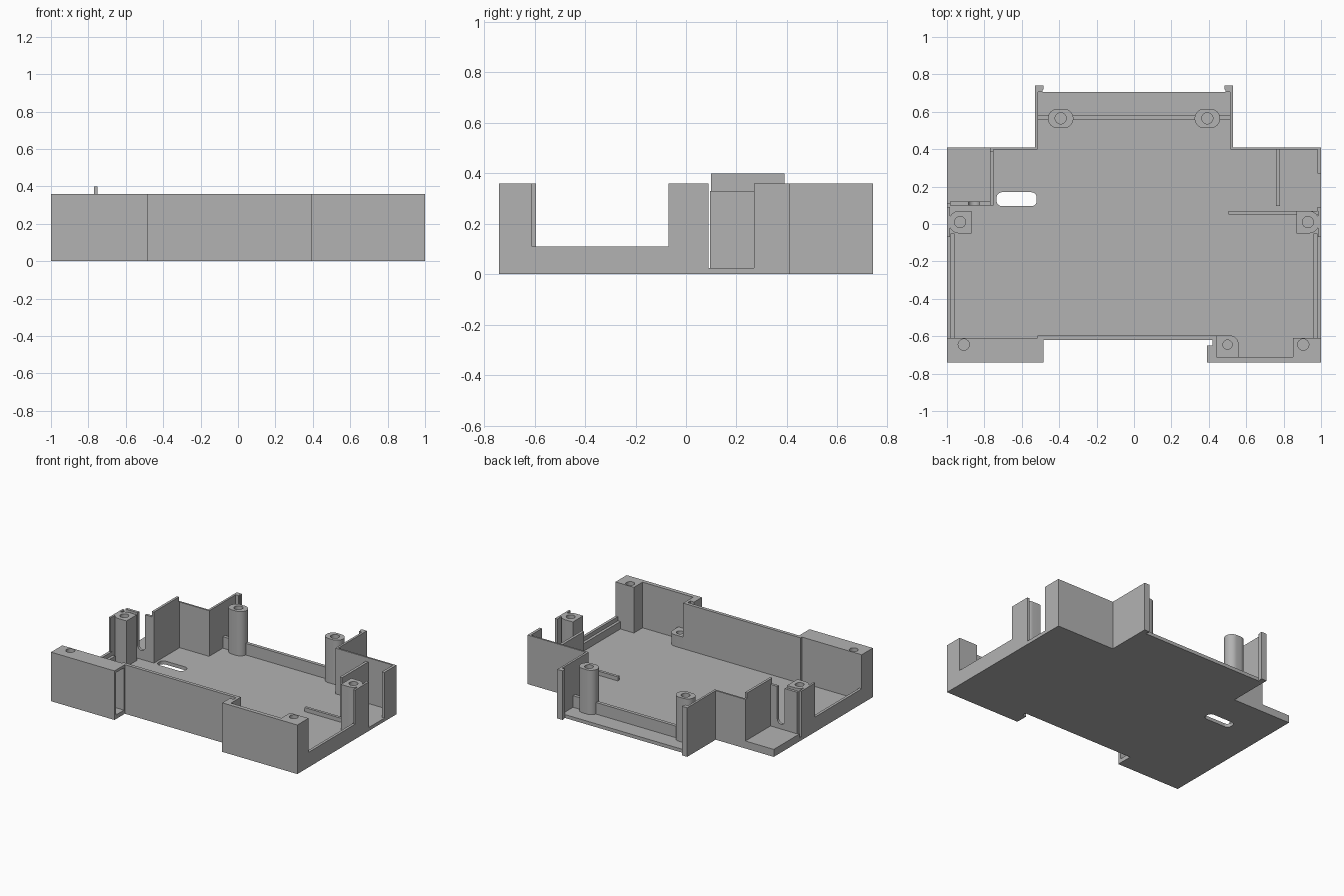
import bpy, bmesh, math

if "Cube" in bpy.data.objects:
    bpy.data.objects.remove(bpy.data.objects["Cube"])

grey = bpy.data.materials.new("plain_grey")
grey.use_nodes = True
grey.diffuse_color = (0.45, 0.45, 0.45, 1)
grey.node_tree.nodes["Principled BSDF"].inputs["Base Color"].default_value = grey.diffuse_color

TOP, SILL, FLOOR = 0.36, 0.11, 0.025


def prism(name, outline, z0, z1):
    """Upright solid from a plan outline."""
    bm = bmesh.new()
    face = bm.faces.new([bm.verts.new((x, y, z0)) for x, y in outline])
    ext = bmesh.ops.extrude_face_region(bm, geom=[face])
    for v in ext["geom"]:
        if isinstance(v, bmesh.types.BMVert):
            v.co.z = z1
    bmesh.ops.recalc_face_normals(bm, faces=bm.faces)
    mesh = bpy.data.meshes.new(name)
    bm.to_mesh(mesh)
    bm.free()
    mesh.materials.append(grey)
    ob = bpy.data.objects.new(name, mesh)
    bpy.context.collection.objects.link(ob)
    return ob


def box(name, x0, x1, y0, y1, z0=0.0, z1=TOP):
    return prism(name, [(x0, y0), (x1, y0), (x1, y1), (x0, y1)], z0, z1)


def rounded(x0, x1, y0, y1, radii, steps=8):
    """Rectangle outline; radii run from the lower left corner anticlockwise."""
    pts = []
    corners = [(x0, y0, 1, 1), (x1, y0, -1, 1), (x1, y1, -1, -1), (x0, y1, 1, -1)]
    for i, ((x, y, sx, sy), r) in enumerate(zip(corners, radii)):
        if r == 0:
            pts.append((x, y))
            continue
        for k in range(steps + 1):
            a = math.pi + (i + k / steps) * math.pi / 2
            pts.append((x + sx * r + r * math.cos(a), y + sy * r + r * math.sin(a)))
    return pts


def cut(ob, cutter):
    mod = ob.modifiers.new("cut", "BOOLEAN")
    mod.operation, mod.solver, mod.object = "DIFFERENCE", "EXACT", cutter
    bpy.context.view_layer.objects.active = ob
    bpy.ops.object.modifier_apply(modifier="cut")
    bpy.data.objects.remove(cutter)


def drill(ob, x, y, top, depth=0.2, r=0.03):
    circle = [(x + r * math.cos(a * math.pi / 12), y + r * math.sin(a * math.pi / 12)) for a in range(24)]
    cut(ob, prism("hole_cutter", circle, top - depth, top + 0.05))


def smooth(ob):
    bpy.ops.object.select_all(action="DESELECT")
    ob.select_set(True)
    bpy.context.view_layer.objects.active = ob
    bpy.ops.object.shade_smooth_by_angle(angle=math.radians(30))


# Floor plate with a cable slot
floor = prism("floor", [
    (-1, -0.74), (-0.485, -0.74), (-0.485, -0.62), (0.42, -0.62), (0.42, -0.65), (0.39, -0.65),
    (0.39, -0.74), (1, -0.74), (1, 0.41), (0.525, 0.41), (0.525, 0.705), (-0.525, 0.705),
    (-0.525, 0.41), (-1, 0.41)], 0, FLOOR)
cut(floor, prism("slot_cutter", rounded(-0.735, -0.52, 0.095, 0.17, [0.03] * 4), -0.1, 0.1))

# Front wall and left front block with a recess in its end
box("front_wall", -0.515, 0.44, -0.62, -0.595)
left_block = box("left_front_block", -1, -0.485, -0.74, -0.61)
drill(left_block, -0.91, -0.645, TOP)
cut(left_block, box("recess_cutter", -0.6, -0.4, -0.72, -0.63, 0.03, 0.34))

# Right front corner: outer wall, solid end, corner column and low boss
box("right_front_wall", 0.39, 1, -0.74, -0.71)
prism("right_front_return", [(0.39, -0.74), (0.44, -0.74), (0.44, -0.6), (0.42, -0.6),
                             (0.42, -0.65), (0.39, -0.65)], 0, TOP)
corner = box("right_front_block", 0.85, 1, -0.74, -0.61)
drill(corner, 0.905, -0.645, TOP)
boss = prism("low_boss", rounded(0.43, 0.56, -0.715, -0.595, [0, 0, 0.05, 0]), 0, SILL)
drill(boss, 0.5, -0.645, SILL, 0.07, 0.025)
smooth(boss)

# Mirrored parts on both sides
for s, side in ((-1, "right"), (1, "left")):
    def mbox(name, x0, x1, *rest):
        return box(side + "_" + name, min(s * x0, s * x1), max(s * x0, s * x1), *rest)

    mbox("sill", 0.98, 1, -0.62, -0.06, 0, SILL)
    mbox("sill_step", 0.96, 0.98, -0.62, -0.05, 0, SILL - 0.03)
    mbox("side_wall", 0.985, 1, -0.07, 0.09)
    mbox("back_side_wall", 0.512, 0.528, 0.40, 0.74)
    mbox("back_hook", 0.485, 0.528, 0.72, 0.74)
    mbox("hook_lip", 0.49, 0.515, 0.705, 0.725)

    # Side screw post, flat against the wall
    r = 0.055
    radii = [0, r, r, 0] if s > 0 else [r, 0, 0, r]
    xs = sorted((s * 0.87, s * 0.99))
    post = prism(side + "_side_post", rounded(xs[0], xs[1], -0.05, 0.07, radii), 0, TOP)
    drill(post, s * 0.93, 0.01, TOP)
    smooth(post)

    # Back screw post
    c = s * 0.392
    post = prism(side + "_back_post", rounded(c - 0.068, c + 0.068, 0.513, 0.615, [0.05] * 4), 0, TOP - 0.01)
    drill(post, c, 0.565, TOP - 0.01)
    smooth(post)

# Low back ridge and floor rib
box("back_ridge", -0.515, 0.515, 0.555, 0.58, 0, SILL)
box("floor_rib", 0.505, 0.99, 0.05, 0.07, 0, 0.055)

# Left rear corner with window opening and inner divider
box("left_rear_wall", 0.515, 1, 0.397, 0.41)
box("left_rear_side_wall", 0.98, 1, 0.27, 0.41)
box("left_window_jamb", 0.98, 1, 0.07, 0.09)
box("left_divider", 0.76, 0.78, 0.095, 0.4, 0, 0.33)

# Right rear corner: raised ledge, tall divider, notched wall
box("right_rear_wall", -0.77, -0.515, 0.397, 0.41)
box("right_ledge", -1, -0.76, 0.11, 0.41, 0, 0.055)
box("right_divider", -0.77, -0.752, 0.1, 0.39, 0, 0.40)
box("right_divider_end", -0.77, -0.752, 0.38, 0.41)
notched = box("notched_wall", -0.985, -0.76, 0.1, 0.12)
u_slot = prism("u_cutter", rounded(-0.885, -0.825, 0.09, 0.5, [0.03, 0.03, 0, 0]), -0.2, 0)
u_slot.rotation_euler.x = math.pi / 2
bpy.context.view_layer.update()
cut(notched, u_slot)
